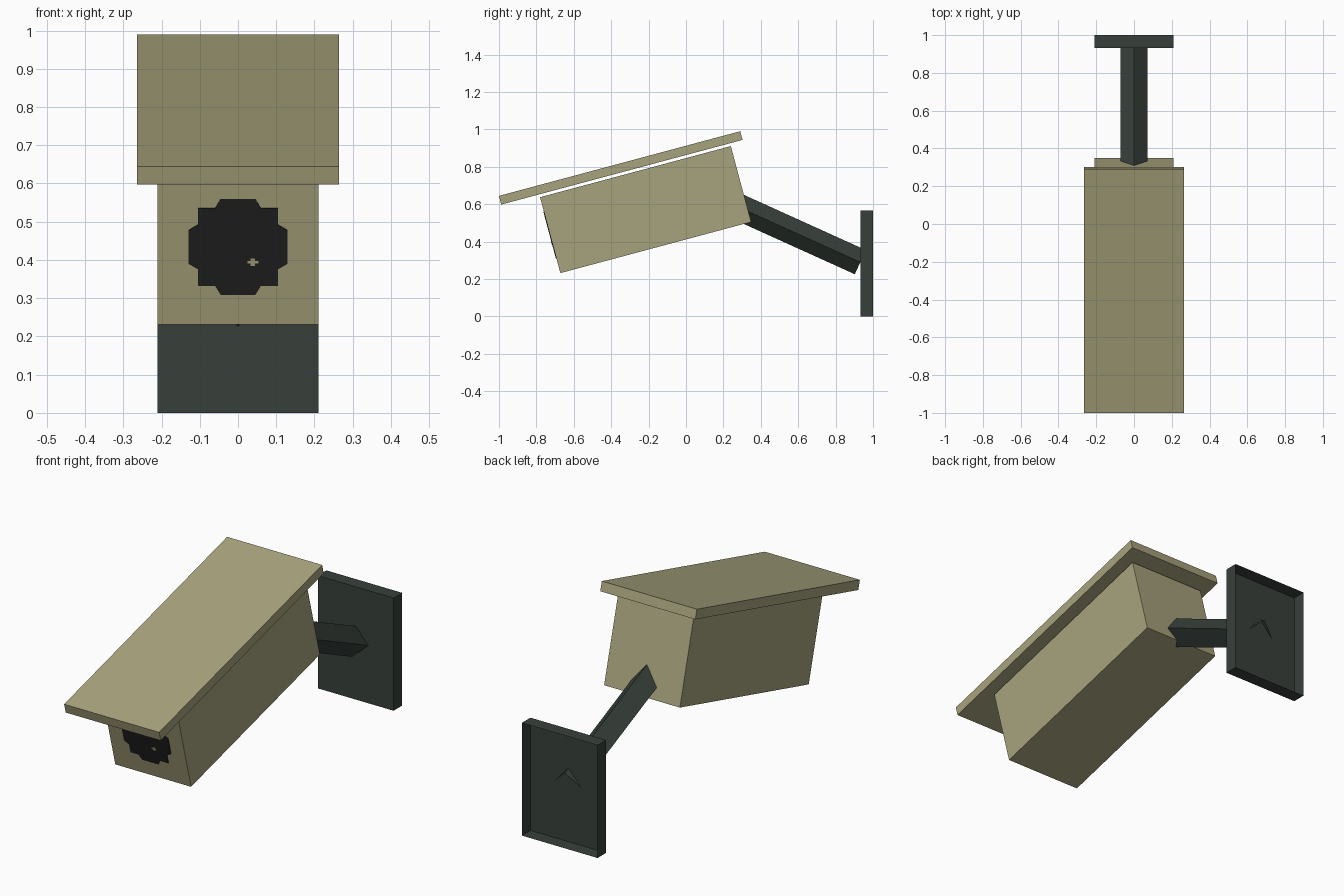
import bpy, bmesh, math
from mathutils import Matrix, Vector

if "Cube" in bpy.data.objects:
    bpy.data.objects.remove(bpy.data.objects["Cube"])

TILT = math.radians(15)


def material(name, rgb):
    m = bpy.data.materials.new(name)
    m.diffuse_color = (*rgb, 1)
    m.use_nodes = True
    m.node_tree.nodes["Principled BSDF"].inputs["Base Color"].default_value = m.diffuse_color
    return m


beige = material("beige paint", (0.39, 0.37, 0.205))
grey = material("dark green grey", (0.039, 0.051, 0.043))
black = material("lens black", (0.015, 0.015, 0.015))


def finish(bm, name, mat, matrix):
    bmesh.ops.recalc_face_normals(bm, faces=bm.faces)
    me = bpy.data.meshes.new(name)
    bm.to_mesh(me)
    bm.free()
    me.materials.append(mat)
    ob = bpy.data.objects.new(name, me)
    ob.matrix_world = matrix
    bpy.context.collection.objects.link(ob)
    return ob


def box(name, size, mat, matrix, open_back=False):
    bm = bmesh.new()
    bmesh.ops.create_cube(bm, size=1, matrix=Matrix.Diagonal((*size, 1)))
    bmesh.ops.recalc_face_normals(bm, faces=bm.faces)
    if open_back:
        back = [f for f in bm.faces if f.normal.y > 0.9]
        bmesh.ops.delete(bm, geom=back, context='FACES')
    return finish(bm, name, mat, matrix)


def prism(name, outline, y0, y1, mat, matrix, caps=True):
    """Extrude an (x, z) outline along local y."""
    bm = bmesh.new()
    a = [bm.verts.new((x, y0, z)) for x, z in outline]
    b = [bm.verts.new((x, y1, z)) for x, z in outline]
    n = len(outline)
    for i in range(n):
        j = (i + 1) % n
        bm.faces.new((a[i], a[j], b[j], b[i]))
    if caps:
        bm.faces.new(a)
        bm.faces.new(b)
    return finish(bm, name, mat, matrix)


def tilted(y, z, angle=TILT):
    return Matrix.Translation((0, y, z)) @ Matrix.Rotation(angle, 4, 'X')


# Camera housing and the sun shield floating just above it
body = tilted(-0.216, 0.571)
box("housing", (0.42, 1.056, 0.42), beige, body)
box("sun_shield", (0.527, 1.336, 0.048), beige, tilted(-0.349, 0.794))

# Stepped round lens on the front face, with a small glint
quarter = [(0.13, 0.045), (0.105, 0.06), (0.105, 0.105), (0.06, 0.105), (0.045, 0.13)]
outline = []
for k in range(4):
    for x, z in quarter:
        for _ in range(k):
            x, z = -z, x
        outline.append((x, z))
prism("lens", outline, -0.531, -0.527, black, body)
for name, w, h in (("glint_wide", 0.028, 0.007), ("glint_tall", 0.012, 0.02)):
    box(name, (w, 0.003, h), beige, body @ Matrix.Translation((0.039, -0.5312, -0.041)))

# Diamond-section arm from inside the housing to the wall plate
start, end = Vector((0, 0.23, 0.608)), Vector((0, 0.932, 0.29))
d = end - start
r = 0.071
prism("arm", [(r, 0), (0, r), (-r, 0), (0, -r)], 0, d.length, grey,
      tilted(start.y, start.z, math.atan2(d.z, d.y)), caps=False)

# Wall plate, a shallow tray open at the back
box("wall_plate", (0.42, 0.068, 0.565), grey,
    Matrix.Translation((0, 0.966, 0.2825)), open_back=True)
